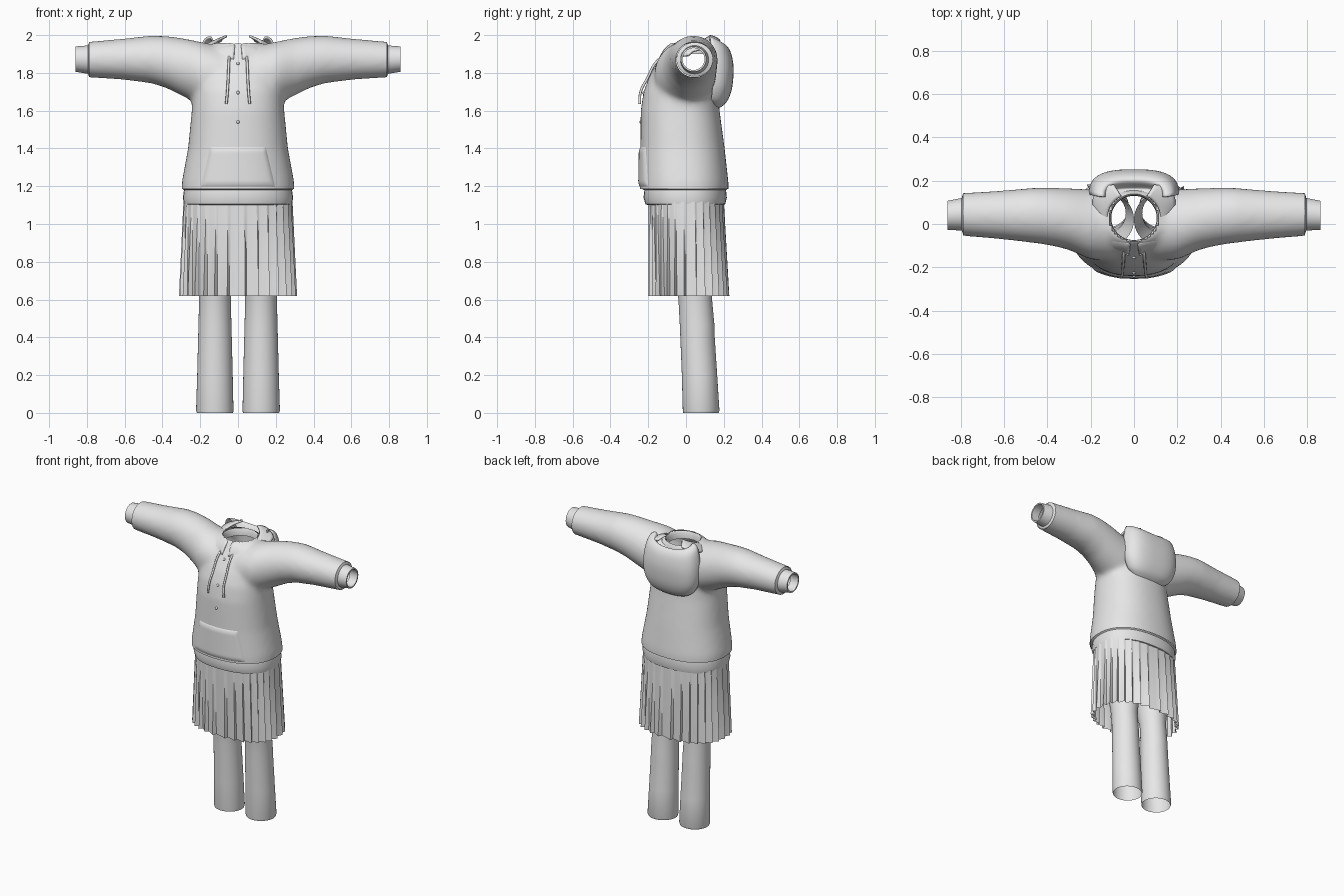
import bpy, bmesh
from math import sin, cos, pi, copysign
from mathutils import Vector

cube = bpy.data.objects.get("Cube")
if cube:
    bpy.data.objects.remove(cube)

fabric = bpy.data.materials.new("grey fabric")
fabric.use_nodes = True
GREY = (0.8, 0.8, 0.8, 1)
fabric.diffuse_color = GREY
fabric.node_tree.nodes["Principled BSDF"].inputs["Base Color"].default_value = GREY


def add_mesh(name, verts, faces, angle=50):
    me = bpy.data.meshes.new(name)
    me.from_pydata(verts, [], faces)
    bm = bmesh.new()
    bm.from_mesh(me)
    bmesh.ops.recalc_face_normals(bm, faces=bm.faces)
    bm.to_mesh(me)
    bm.free()
    ob = bpy.data.objects.new(name, me)
    bpy.context.collection.objects.link(ob)
    finish(ob, angle)
    return ob


def finish(ob, angle=50):
    ob.data.materials.clear()
    ob.data.materials.append(fabric)
    bpy.ops.object.select_all(action='DESELECT')
    ob.select_set(True)
    bpy.context.view_layer.objects.active = ob
    bpy.ops.object.shade_smooth_by_angle(angle=angle * pi / 180)


def superellipse(a, p):
    c, s = cos(a), sin(a)
    return copysign(abs(c) ** (2 / p), c), copysign(abs(s) ** (2 / p), s)


def grid_faces(rows, cols, closed):
    return [(r * cols + c, r * cols + (c + 1) % cols,
             (r + 1) * cols + (c + 1) % cols, (r + 1) * cols + c)
            for r in range(rows - 1) for c in range(cols if closed else cols - 1)]


def loft(name, rings, axis='z', n=40, p=2.0, caps=False, mirror=1):
    """Rings are (position, low a, high a, low b, high b) across the axis."""
    verts = []
    for t, a0, a1, b0, b1 in rings:
        for i in range(n):
            u, v = superellipse(2 * pi * i / n, p)
            a, b = (a0 + a1 + u * (a1 - a0)) / 2, (b0 + b1 + v * (b1 - b0)) / 2
            verts.append((mirror * a, b, t) if axis == 'z' else (mirror * t, a, b))
    faces = grid_faces(len(rings), n, True)
    if caps:
        faces += [tuple(range(n)), tuple(range(len(verts) - n, len(verts)))]
    return add_mesh(name, verts, faces)


def sheet(name, rows, cols, point, thickness):
    verts = [point(c / (cols - 1) * 2 - 1, r / (rows - 1)) for r in range(rows) for c in range(cols)]
    ob = add_mesh(name, verts, grid_faces(rows, cols, False), 60)
    if thickness:
        mod = ob.modifiers.new("thickness", 'SOLIDIFY')
        mod.thickness, mod.offset = thickness, 0
    return ob


def sample(table, t):
    """Smooth interpolation through evenly spaced table rows, t in 0..1."""
    f = t * (len(table) - 1)
    i = min(int(f), len(table) - 2)
    rows = [table[max(0, min(k, len(table) - 1))] for k in (i - 1, i, i + 1, i + 2)]
    s = f - i
    return [(2 * b + (c - a) * s + (2 * a - 5 * b + 4 * c - d) * s * s
             + (3 * b - a - 3 * c + d) * s ** 3) / 2 for a, b, c, d in zip(*rows)]


# Sweater: torso and sleeves blended into one skin, then opened at every end
TORSO = [(1.14, .3, -.245, .225), (1.22, .298, -.245, .225), (1.4, .265, -.242, .205),
         (1.6, .245, -.24, .178), (1.7, .24, -.225, .17), (1.78, .235, -.195, .165),
         (1.86, .22, -.15, .16), (1.92, .17, -.11, .155), (1.96, .125, -.085, .14)]
SLEEVE = [(.1, -.17, .16, 1.64, 1.94), (.2, -.165, .16, 1.63, 1.965), (.3, -.12, .165, 1.68, 1.985),
          (.38, -.1, .168, 1.72, 1.995), (.46, -.088, .168, 1.745, 1.998),
          (.6, -.072, .155, 1.763, 1.982), (.85, -.05, .14, 1.78, 1.96)]
sweater = loft("sweater", [(z, -w, w, f, b) for z, w, f, b in TORSO], p=2.3, caps=True)
sleeves = [loft("sleeve", SLEEVE, 'x', caps=True, mirror=m) for m in (1, -1)]
bpy.ops.object.select_all(action='DESELECT')
for ob in sleeves + [sweater]:
    ob.select_set(True)
bpy.context.view_layer.objects.active = sweater
bpy.ops.object.join()
mod = sweater.modifiers.new("blend", 'REMESH')
mod.mode, mod.voxel_size = 'VOXEL', 0.014
mod = sweater.modifiers.new("soften", 'SMOOTH')
mod.factor, mod.iterations = 0.5, 14
skin = bpy.data.meshes.new_from_object(sweater.evaluated_get(bpy.context.evaluated_depsgraph_get()))
sweater.modifiers.clear()
sweater.data = skin
bm = bmesh.new()
bm.from_mesh(skin)
for co, no in (((0, 0, 1.185), (0, 0, -1)), ((.79, 0, 0), (1, 0, 0)), ((-.79, 0, 0), (-1, 0, 0))):
    bmesh.ops.bisect_plane(bm, geom=bm.verts[:] + bm.edges[:] + bm.faces[:],
                           plane_co=co, plane_no=no, clear_outer=True)
neck = [f for f in bm.faces for c in [f.calc_center_median()]
        if c.z > 1.88 and c.x ** 2 + (c.y - .03) ** 2 < .112 ** 2]
bmesh.ops.delete(bm, geom=neck, context='FACES')
bm.to_mesh(skin)
bm.free()
finish(sweater)

# Ribbed ends: hem band, neck ring and cuffs
loft("hem_band", [(1.187, -.297, .297, -.24, .22), (1.18, -.286, .286, -.22, .212),
                  (1.14, -.292, .292, -.225, .216), (1.105, -.286, .286, -.215, .208),
                  (1.1, -.27, .27, -.2, .19)], p=2.3)
loft("neck_ring", [(1.9, -.125, .125, -.095, .15), (1.94, -.122, .122, -.09, .145),
                   (1.95, -.115, .115, -.083, .139), (1.94, -.107, .107, -.076, .132),
                   (1.9, -.105, .105, -.074, .13)])
for side, m in (("left", 1), ("right", -1)):
    loft(side + "_cuff", [(.788, -.05, .143, 1.78, 1.962), (.795, -.03, .12, 1.795, 1.945),
                          (.86, -.027, .107, 1.806, 1.94), (.86, -.018, .098, 1.815, 1.931),
                          (.8, -.018, .098, 1.815, 1.931)], 'x', mirror=m)

# Hood: a lining rising from the neck, a rim, and a drape down the back
HOOD = [(.1, .14, 1.92, .12, 1.95), (.13, .165, 1.905, .125, 1.96), (.145, .2, 1.945, .125, 1.99),
        (.18, .23, 1.915, .13, 1.97), (.2, .246, 1.85, .135, 1.89), (.205, .247, 1.78, .14, 1.8),
        (.195, .235, 1.7, .14, 1.73), (.165, .205, 1.64, .135, 1.67), (.13, .15, 1.605, .13, 1.65)]


def hood_point(u, v):
    w, y_mid, z_mid, y_edge, z_edge = sample(HOOD, v)
    k, kz = abs(u) ** 2.6, u * u
    return (w * sin(u * pi / 2), y_mid + (y_edge - y_mid) * k, z_mid + (z_edge - z_mid) * kz)


sheet("hood", 41, 31, hood_point, 0.008)


# Hood collar: two flaps lying over the shoulders beside the neck
def collar_point(u, v):
    a = -pi / 2 + (u + 1) / 2 * pi * .8 + .12
    r = .122 + .075 * v * (1 - .25 * cos(5 * a) * v)
    lift = max(0, (u - .1)) * .055
    drop = (.055 if u < .1 else .04) * v ** 1.5
    return (r * cos(a), .03 + r * sin(a) * .92, 1.945 + lift - drop * (1 - .35 * u))


for side, m in (("left", 1), ("right", -1)):
    sheet(side + "_collar_flap", 7, 25,
          lambda u, v: (m * collar_point(u, v)[0],) + collar_point(u, v)[1:], 0.012)


# Front of the torso at a given spot, for parts that lie on it
def front_y(x, z):
    for (z0, w0, f0, b0), (z1, w1, f1, b1) in zip(TORSO, TORSO[1:]):
        if z0 <= z <= z1:
            s = (z - z0) / (z1 - z0)
            w, f, b = w0 + (w1 - w0) * s, f0 + (f1 - f0) * s, b0 + (b1 - b0) * s
            return (f + b) / 2 - (b - f) / 2 * max(0, 1 - abs(x / w) ** 2.3) ** (1 / 2.3)


def pocket_point(u, v):
    z = 1.19 + .225 * v
    x = u * (.205 - .055 * v)
    edge = min(1 - abs(u), v * .9, (1 - v) * .9)
    return (x, front_y(x, z) + .008 - .016 * min(1, edge * 8) ** .5, z)


sheet("front_pocket", 25, 41, pocket_point, 0)

# Drawstrings and buttons
for side, m in (("left", 1), ("right", -1)):
    cu = bpy.data.curves.new(side + "_drawstring", 'CURVE')
    cu.dimensions, cu.bevel_depth, cu.bevel_resolution, cu.use_fill_caps = '3D', .007, 2, True
    path = [(.045, -.1, 1.9), (.048, -.155, 1.86), (.052, -.205, 1.77),
            (.056, -.24, 1.7), (.062, -.246, 1.635)]
    sp = cu.splines.new('BEZIER')
    sp.bezier_points.add(len(path) - 1)
    for bp, (x, y, z) in zip(sp.bezier_points, path):
        bp.co = (m * x, y, z)
        bp.handle_left_type = bp.handle_right_type = 'AUTO'
    ob = bpy.data.objects.new(side + "_drawstring", cu)
    bpy.context.collection.objects.link(ob)
    cu.materials.append(fabric)

for i, z in enumerate((1.85, 1.695, 1.54)):
    bpy.ops.mesh.primitive_uv_sphere_add(segments=12, ring_count=8, radius=.009,
                                         location=(0, front_y(0, z) + .002, z))
    bpy.context.object.name = f"button_{i + 1}"
    finish(bpy.context.object)

# Pleated skirt: overlapping folds that deepen toward the hem
PLEATS, STEPS, ROWS = 30, 8, 9
verts = []
for r in range(ROWS):
    t = r / (ROWS - 1)
    for i in range(PLEATS * STEPS):
        a = 2 * pi * i / (PLEATS * STEPS)
        saw = (i % STEPS) / (STEPS - 1)
        fold = (.004 + .02 * t) * (saw ** 1.5 - .8)
        u, v = superellipse(a, 2.4)
        back = .2 + .025 * t
        verts.append((u * (.288 + .02 * t + fold), v * ((.197 if v < 0 else back) + fold), 1.12 - .5 * t))
add_mesh("pleated_skirt", verts, grid_faces(ROWS, PLEATS * STEPS, True), 60)

# Trousers: two open legs under a hidden hip section
for side, m in (("left", 1), ("right", -1)):
    loft(side + "_trouser_leg", [(0, .026, .218, -.015, .172), (.012, .024, .222, -.017, .177),
                                 (.2, .028, .216, -.022, .165), (.4, .033, .211, -.03, .152),
                                 (.47, .035, .209, -.033, .15), (.6, .038, .206, -.04, .138),
                                 (.75, .02, .215, -.07, .14), (.86, .0, .23, -.1, .14)], mirror=m)
loft("trouser_hips", [(.84, -.23, .23, -.11, .145), (.95, -.25, .25, -.15, .16),
                      (1.1, -.25, .25, -.17, .17)])
